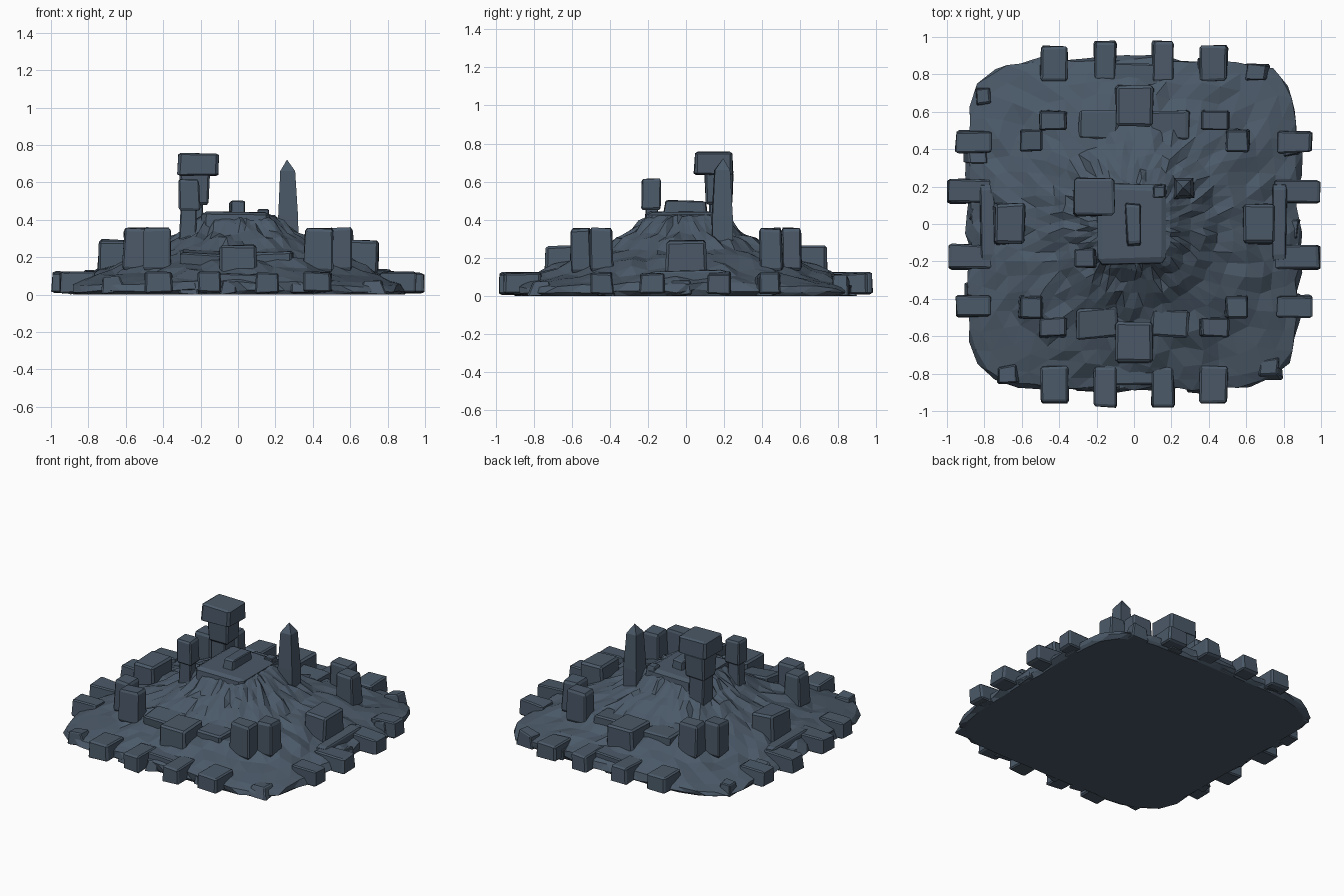
import bpy, bmesh, math, random
from mathutils import Vector, noise

if "Cube" in bpy.data.objects:
    bpy.data.objects.remove(bpy.data.objects["Cube"])

random.seed(4)
stone = bpy.data.materials.new("slate stone")
stone.diffuse_color = (0.070, 0.100, 0.138, 1)
stone.use_nodes = True
stone.node_tree.nodes["Principled BSDF"].inputs["Base Color"].default_value = stone.diffuse_color


def finish(bm, name):
    bmesh.ops.recalc_face_normals(bm, faces=bm.faces)
    me = bpy.data.meshes.new(name)
    bm.to_mesh(me)
    bm.free()
    me.materials.append(stone)
    ob = bpy.data.objects.new(name, me)
    bpy.context.collection.objects.link(ob)
    return ob


def rock(name, x0, x1, y0, y1, z0, z1, jit=0.012, taper=0.95, bevel=0.012):
    """Roughly hewn block filling the given bounds."""
    bm = bmesh.new()
    bmesh.ops.create_cube(bm, size=1)
    if bevel:
        bmesh.ops.bevel(bm, geom=bm.edges[:], offset=0.07, segments=1, affect='EDGES')
    cx, cy = (x0 + x1) / 2, (y0 + y1) / 2
    for v in bm.verts:
        k = taper if v.co.z > 0 else 1
        p = Vector((cx + v.co.x * (x1 - x0) * k, cy + v.co.y * (y1 - y0) * k,
                    z0 + (v.co.z + 0.5) * (z1 - z0)))
        n = noise.noise_vector(p * 6.0) * jit
        v.co = p + n
        v.co.z = max(0.0, v.co.z)
    return finish(bm, name)


# Mound: stacked rounded-square rings (half width, height, squareness)
rings = [(0.86, 0.0, 6), (0.885, 0.025, 6), (0.875, 0.065, 6), (0.82, 0.09, 6),
         (0.75, 0.125, 5), (0.68, 0.155, 4), (0.60, 0.185, 3.2), (0.52, 0.21, 2.8),
         (0.44, 0.245, 2.6), (0.37, 0.295, 2.6), (0.30, 0.325, 2.8),
         (0.24, 0.385, 3.2), (0.195, 0.42, 4), (0.11, 0.43, 4)]
N = 56
bm = bmesh.new()
loops = []
for i, (r, z, p) in enumerate(rings):
    loop = []
    for j in range(N):
        a = 2 * math.pi * (j + 0.5 * (i % 2)) / N
        c, s = math.cos(a), math.sin(a)
        k = r / (abs(c) ** p + abs(s) ** p) ** (1 / p)
        corner = abs(math.sin(2 * a)) ** 4
        amp = 0.0 if i == 0 else 0.02 if i < 12 else 0.006
        k += random.uniform(-1, 1) * amp * 0.9
        if i < 2:
            k += 0.02 * noise.noise(Vector((c * 4, s * 4, 0)))
        zz = z + random.uniform(-1, 1) * amp * (0.5 if i < 4 else 0.9)
        if 0 < i < 6:
            zz *= 1 - 0.3 * corner
        loop.append(bm.verts.new((c * k, s * k, max(zz, 0.0))))
    loops.append(loop)
for i in range(len(loops) - 1):
    A, B = loops[i], loops[i + 1]
    for j in range(N):
        k = (j + 1) % N
        if i % 2 == 0:
            bm.faces.new((A[j], A[k], B[j]))
            bm.faces.new((A[k], B[k], B[j]))
        else:
            bm.faces.new((A[j], A[k], B[k]))
            bm.faces.new((A[j], B[k], B[j]))
bm.faces.new(loops[-1])
bm.faces.new(loops[0][::-1])
finish(bm, "mound")

for s in (-1, 1):
    # Outer ring of teeth on all four sides
    for t in (-1, 1):
        def span(a, b, m):
            return tuple(sorted((a * m, b * m)))
        rock("outer_block_end", *span(0.35, 0.50, t), *span(0.76, 0.955, s), 0.01, 0.12)
        rock("outer_block_mid", *span(0.095, 0.215, t), *span(0.76, 0.98, s), 0.01, 0.12)
        rock("outer_block_side_end", *span(0.76, 0.955, s), *span(0.38, 0.50, t), 0.01, 0.12)
        rock("outer_block_side_mid", *span(0.75, 0.995, s), *span(0.11, 0.24, t), 0.01, 0.12)
        # Paired upright blocks on the diagonals
        rock("corner_block_a", *span(0.355, 0.51, t), *span(0.50, 0.605, s), 0.13, 0.355)
        rock("corner_block_b", *span(0.49, 0.615, t), *span(0.385, 0.505, s), 0.13, 0.355)
        # Low terrace pieces beside the middle blocks
        rock("terrace_block", *span(0.08, 0.30, t), *span(0.45, 0.61, s), 0.10, 0.225, 0.03)
    rock("rim_wall", -0.18, 0.17, *span(0.74, 0.86, s), 0.01, 0.115)
    rock("rim_wall_side", *span(0.74, 0.82, s), -0.20, 0.22, 0.01, 0.13)
    # Middle blocks of the second tier
    rock("tier_block", -0.105, 0.105, *span(0.52, 0.745, s), 0.10, 0.265)
    rock("tier_block_side", *span(0.58, 0.75, s), -0.11, 0.11, 0.10, 0.29)

# Rubble around the rim
for i in range(16):
    a = 2 * math.pi * (i + random.uniform(-.3, .3)) / 16
    c, s = math.cos(a), math.sin(a)
    k = 0.84 / (abs(c) ** 6 + abs(s) ** 6) ** (1 / 6)
    w, d = random.uniform(0.04, 0.07), random.uniform(0.04, 0.06)
    rock("rim_rubble", c * k - w, c * k + w, s * k - d, s * k + d, 0.0,
         random.uniform(0.06, 0.10), 0.03, 0.75)

# Summit platform and slab
rock("summit_platform", -0.205, 0.18, -0.225, 0.225, 0.25, 0.44, 0.014)
rock("summit_slab", -0.045, 0.04, -0.115, 0.115, 0.42, 0.50, 0.01, 0.9)

# Capped pillar
rock("pillar_shaft", -0.305, -0.185, 0.12, 0.24, 0.25, 0.52, 0.012, 1.0)
rock("pillar_neck", -0.31, -0.155, 0.10, 0.245, 0.48, 0.65, 0.012, 1.0)
rock("pillar_cap", -0.32, -0.105, 0.045, 0.245, 0.635, 0.757, 0.01, 0.98)
# Broken pillar
rock("short_pillar_base", -0.315, -0.225, -0.215, -0.14, 0.22, 0.47, 0.012)
rock("short_pillar_head", -0.32, -0.205, -0.235, -0.13, 0.45, 0.615, 0.008)
# Loose stone by the summit
rock("loose_stone", 0.09, 0.17, 0.15, 0.215, 0.38, 0.455, 0.02, 0.8)

# Pointed standing stone
bm = bmesh.new()
prof = [(0.055, 0.25), (0.053, 0.42), (0.040, 0.66)]
prev = None
for h, z in prof:
    cx = 0.265 + (0.72 - z) * 0.01
    ring = [bm.verts.new((cx + h * sx, 0.19 + h * sy * 1.05, z))
            for sx, sy in ((-1, -1), (1, -0.9), (0.9, 1), (-1, 1))]
    if prev:
        for j in range(4):
            bm.faces.new((prev[j], prev[(j + 1) % 4], ring[(j + 1) % 4], ring[j]))
    else:
        bm.faces.new(ring[::-1])
    prev = ring
tip = bm.verts.new((0.262, 0.195, 0.722))
for j in range(4):
    bm.faces.new((prev[j], prev[(j + 1) % 4], tip))
finish(bm, "standing_stone")
